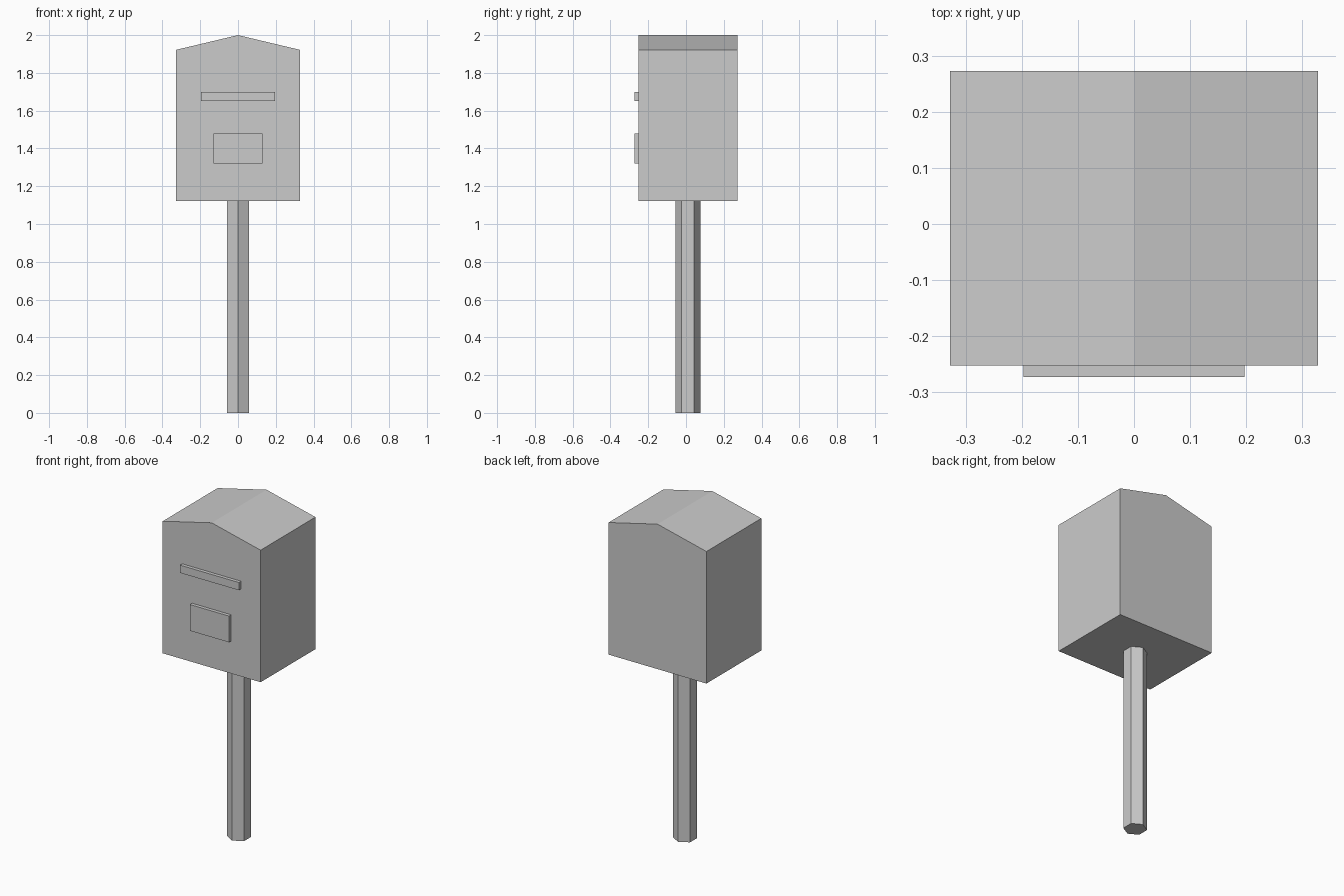
import bpy, bmesh, math

if "Cube" in bpy.data.objects:
    bpy.data.objects.remove(bpy.data.objects["Cube"])

grey = bpy.data.materials.new("light grey")
grey.diffuse_color = (0.6, 0.6, 0.6, 1)
grey.use_nodes = True
grey.node_tree.nodes["Principled BSDF"].inputs["Base Color"].default_value = grey.diffuse_color


def prism(name, profile, y0, y1):
    """Extrude an (x, z) outline from y0 to y1."""
    bm = bmesh.new()
    face = bm.faces.new([bm.verts.new((x, y0, z)) for x, z in profile])
    ext = bmesh.ops.extrude_face_region(bm, geom=[face])
    moved = [v for v in ext["geom"] if isinstance(v, bmesh.types.BMVert)]
    bmesh.ops.translate(bm, verts=moved, vec=(0, y1 - y0, 0))
    bmesh.ops.recalc_face_normals(bm, faces=bm.faces)
    mesh = bpy.data.meshes.new(name)
    bm.to_mesh(mesh)
    bm.free()
    mesh.materials.append(grey)
    obj = bpy.data.objects.new(name, mesh)
    bpy.context.collection.objects.link(obj)
    return obj


def rect(half_width, z0, z1):
    return [(-half_width, z0), (half_width, z0), (half_width, z1), (-half_width, z1)]


FRONT, BACK = -0.252, 0.273

# Gabled box
prism("box", [(-0.328, 1.122), (0.328, 1.122), (0.328, 1.922), (0, 2.0), (-0.328, 1.922)], FRONT, BACK)

# Raised slot bar and label plate on the front
prism("slot_bar", rect(0.197, 1.652, 1.699), -0.273, FRONT)
prism("label_plate", rect(0.131, 1.319, 1.478), -0.273, FRONT)

# Hexagonal post with corners pointing front and back
bpy.ops.mesh.primitive_cylinder_add(vertices=6, radius=0.066, depth=1.122, location=(0, 0.01, 0.561))
post = bpy.context.object
post.name = "post"
post.data.materials.append(grey)
